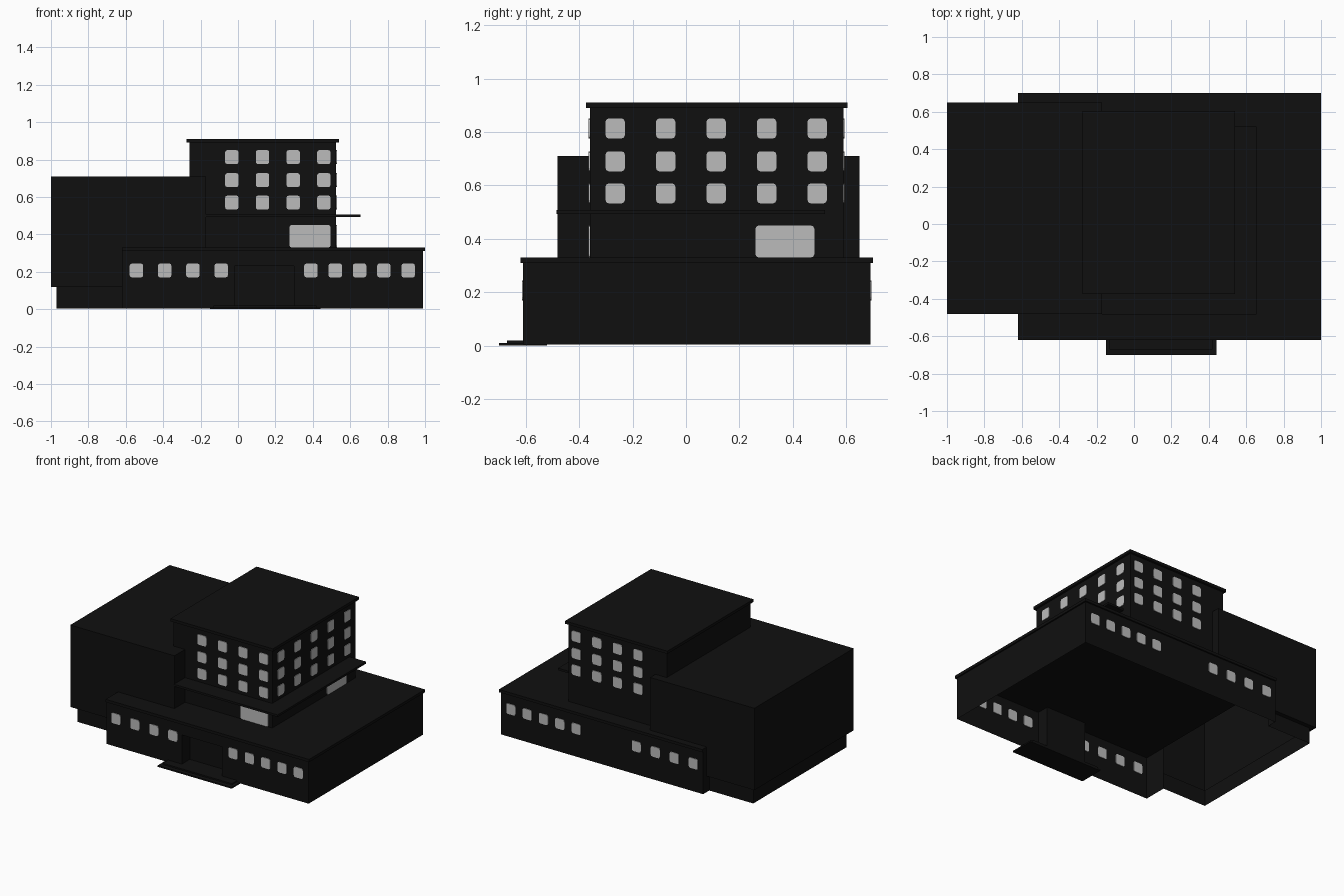
import bpy, bmesh
from mathutils import Vector

if "Cube" in bpy.data.objects:
    bpy.data.objects.remove(bpy.data.objects["Cube"])


def material(name, value):
    m = bpy.data.materials.new(name)
    m.use_nodes = True
    colour = (value, value, value, 1)
    m.diffuse_color = colour
    m.node_tree.nodes["Principled BSDF"].inputs["Base Color"].default_value = colour
    return m


BLACK = material("black_walls", 0.005)
GLASS = material("pale_grey_glass", 0.5)


def finish(name, bm, mat):
    mesh = bpy.data.meshes.new(name)
    bm.to_mesh(mesh)
    bm.free()
    mesh.materials.append(mat)
    ob = bpy.data.objects.new(name, mesh)
    bpy.context.collection.objects.link(ob)
    return ob


def box(name, x, y, z, mat=BLACK, open_bottom=False, round_axis=None):
    """Box from (min, max) pairs, optionally bottomless or with cut corners."""
    bm = bmesh.new()
    bmesh.ops.create_cube(bm, size=1)
    for v in bm.verts:
        v.co = Vector([r[0] if c < 0 else r[1] for c, r in zip(v.co, (x, y, z))])
    if open_bottom:
        low = [f for f in bm.faces if f.normal.z < -0.9 or f.calc_center_median().z < z[0] + 1e-5]
        bmesh.ops.delete(bm, geom=low, context='FACES_ONLY')
    if round_axis is not None:
        edges = [e for e in bm.edges
                 if abs((e.verts[0].co - e.verts[1].co).normalized()[round_axis]) > 0.9]
        bmesh.ops.bevel(bm, geom=edges, offset=0.012, segments=2, profile=0.5, affect='EDGES')
    return finish(name, bm, mat)


def walls(name, levels):
    """Skin a stack of (plan path, height) levels, listed from low to high."""
    bm = bmesh.new()
    rows = [[bm.verts.new((px, py, z)) for px, py in path] for path, z in levels]
    for low, high in zip(rows, rows[1:]):
        for i in range(len(low) - 1):
            bm.faces.new((low[i], low[i + 1], high[i + 1], high[i]))
    return finish(name, bm, BLACK)


def window(name, axis, plane, along, z, w=0.072, h=0.075):
    """Thin pane lying in the wall plane; axis 0 faces x, axis 1 faces y."""
    depth = (plane - 0.004, plane + 0.004)
    span = (along - w / 2, along + w / 2)
    x, y = (depth, span) if axis == 0 else (span, depth)
    box(name, x, y, (z - h / 2, z + h / 2), GLASS, round_axis=axis)


GROUND = 0.005
FRONT, BACK, END, SIDE = -0.61, 0.69, 0.99, -0.62
DOOR = (-0.02, 0.30)
RECESS, DOOR_TOP = -0.52, 0.23

# Podium with a recessed entrance, open underneath
outer = [(DOOR[1], FRONT), (END, FRONT), (END, BACK), (SIDE, BACK), (SIDE, 0.62)]
walls("podium_main_walls", [(outer, GROUND), (outer, 0.32)])
left = [(SIDE, -0.44), (SIDE, FRONT), (DOOR[0], FRONT)]
walls("podium_front_wall", [(left, GROUND), (left, 0.32)])
niche = [(DOOR[0], FRONT), (DOOR[0], RECESS), (DOOR[1], RECESS), (DOOR[1], FRONT)]
walls("entrance_recess", [(niche, GROUND), (niche, DOOR_TOP)])
box("entrance_lintel", DOOR, (FRONT, RECESS), (DOOR_TOP, 0.32))
box("podium_roof", (SIDE, 1.0), (-0.62, 0.70), (0.31, 0.33))

# Entrance steps
box("lower_step", (-0.15, 0.44), (-0.70, RECESS), (0, 0.01))
box("upper_step", (-0.13, 0.42), (-0.67, RECESS), (0.01, 0.02))

# Windowless hall on an inset plinth
hall = [(SIDE, 0.65), (-1, 0.65), (-1, -0.48), (SIDE, -0.48)]
plinth = [(SIDE, 0.62), (-0.97, 0.62), (-0.97, -0.44), (SIDE, -0.44)]
walls("hall_lower_walls", [(plinth, GROUND), (plinth, 0.12), (hall, 0.12), (hall, 0.32)])
box("hall", (-1, -0.17), (-0.48, 0.65), (0.32, 0.71), open_bottom=True)

# Tower, cap and canopy
TX, TY = (-0.26, 0.525), (-0.36, 0.59)
box("tower", TX, TY, (0.325, 0.89), open_bottom=True)
box("tower_cap", (-0.275, 0.54), (-0.375, 0.605), (0.89, 0.91))
box("canopy", (-0.17, 0.655), (-0.485, 0.52), (0.492, 0.507))

# Tower windows on the front, back and side
for z in (0.57, 0.69, 0.813):
    for i in range(4):
        for y in TY:
            window("tower_window", 1, y, -0.033 + i * 0.164, z)
    for i in range(5):
        window("tower_side_window", 0, TX[1], -0.265 + i * 0.189, z)

# Large lower windows
window("lobby_front_window", 1, TY[0], 0.385, 0.39, 0.22, 0.12)
window("lobby_side_window", 0, TX[1], 0.37, 0.39, 0.22, 0.12)

# Podium window rows on the front and back
for y in (FRONT, BACK):
    for i in range(4):
        window("podium_window", 1, y, -0.543 + i * 0.151, 0.207)
    for i in range(5):
        window("podium_window", 1, y, 0.39 + i * 0.13, 0.207)
